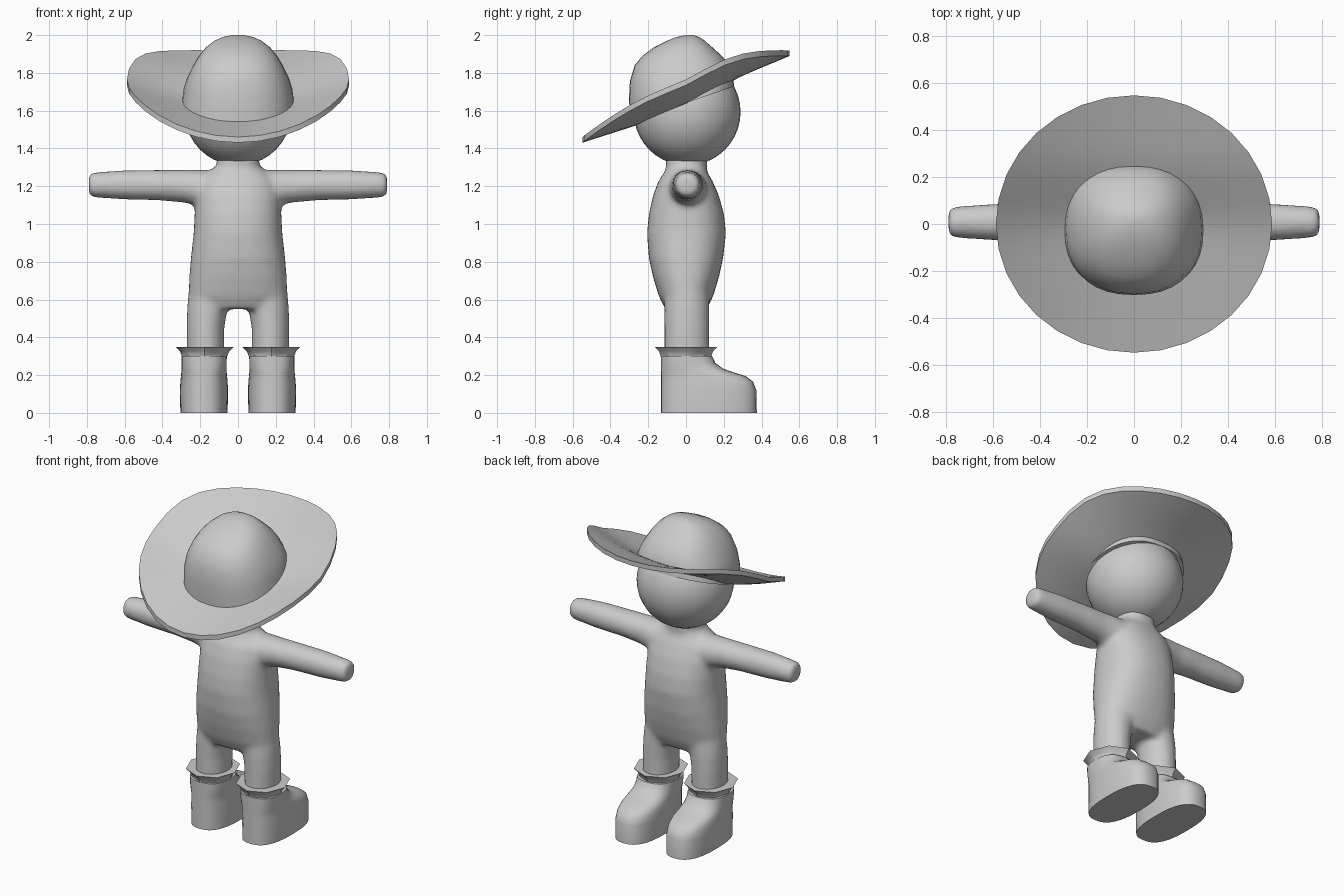
import bpy, bmesh, math
from mathutils import Matrix, Vector

if "Cube" in bpy.data.objects:
    bpy.data.objects.remove(bpy.data.objects["Cube"])

grey = bpy.data.materials.new("plain grey")
grey.diffuse_color = (0.6, 0.6, 0.6, 1)
grey.use_nodes = True
grey.node_tree.nodes["Principled BSDF"].inputs["Base Color"].default_value = grey.diffuse_color


def make(name, bm, angle=40):
    bmesh.ops.recalc_face_normals(bm, faces=bm.faces)
    me = bpy.data.meshes.new(name)
    bm.to_mesh(me)
    bm.free()
    me.materials.append(grey)
    ob = bpy.data.objects.new(name, me)
    bpy.context.collection.objects.link(ob)
    shade(ob, angle)
    return ob


def shade(ob, angle):
    bpy.ops.object.select_all(action='DESELECT')
    ob.select_set(True)
    bpy.context.view_layer.objects.active = ob
    bpy.ops.object.shade_smooth_by_angle(angle=math.radians(angle))


def spow(v, p):
    return math.copysign(abs(v) ** p, v)


def loft(bm, rings, n, power=2.0, mat=Matrix()):
    """Closed skin through rings of (z, x0, x1, y0, y1, tilt)."""
    loops = []
    for z, x0, x1, y0, y1, tilt in rings:
        loop = []
        for i in range(n):
            a = math.tau * i / n
            x = (x0 + x1) / 2 + (x1 - x0) / 2 * spow(math.cos(a), 2 / power)
            y = (y0 + y1) / 2 + (y1 - y0) / 2 * spow(math.sin(a), 2 / power)
            loop.append(bm.verts.new(mat @ Vector((x, y, z + tilt * y))))
        loops.append(loop)
    for a, b in zip(loops, loops[1:]):
        for i in range(n):
            j = (i + 1) % n
            bm.faces.new((a[i], a[j], b[j], b[i]))
    bm.faces.new(loops[0])
    bm.faces.new(loops[-1])


def interp(table, t):
    """Smooth curve through (t, value) points."""
    for k in range(len(table) - 1):
        if t <= table[k + 1][0] or k == len(table) - 2:
            (t0, v0), (t1, v1) = table[k], table[k + 1]
            before = table[max(k - 1, 0)]
            after = table[min(k + 2, len(table) - 1)]
            m0 = (v1 - before[1]) / (t1 - before[0])
            m1 = (after[1] - v0) / (after[0] - t0)
            h, u = t1 - t0, (t - t0) / (t1 - t0)
            return ((2*u**3 - 3*u*u + 1) * v0 + (u**3 - 2*u*u + u) * h * m0
                    + (3*u*u - 2*u**3) * v1 + (u**3 - u*u) * h * m1)


# Body: torso, legs and arms fused into one smooth skin
bm = bmesh.new()
torso = [(0.55, .23, -.11, .11), (0.62, .262, -.145, .145), (0.72, .258, -.175, .175),
         (0.82, .25, -.197, .197), (0.95, .235, -.207, .212), (1.05, .23, -.197, .202),
         (1.15, .225, -.175, .175), (1.23, .205, -.145, .14), (1.28, .15, -.11, .11),
         (1.31, .11, -.105, .11), (1.36, .115, -.11, .115)]
loft(bm, [(z, -w, w, a, b, 0) for z, w, a, b in torso], 32, 2.3)
for s in (-1, 1):
    legs = [(0.25, .075, .27), (0.45, .072, .272), (0.55, .055, .27), (0.64, .01, .263)]
    loft(bm, [(z, min(s*a, s*b), max(s*a, s*b), -.115, .125, 0) for z, a, b in legs], 24)
    # arm runs along x: ring height becomes the distance from the middle
    arm = [(.10, .135, .11), (.20, .115, .10), (.28, .095, .088), (.42, .082, .083),
           (.60, .078, .078), (.77, .066, .066), (.79, .052, .052)]
    to_side = Matrix(((0, 0, s, 0), (0, 1, 0, .008), (1, 0, 0, 1.207), (0, 0, 0, 1)))
    loft(bm, [(d, -r, h, -r2, r2, 0) for d, r, r2 in arm for h in [min(r, .08)]],
         24, 2, to_side)
body = make("body", bm)
remesh = body.modifiers.new("fuse", 'REMESH')
remesh.mode = 'VOXEL'
remesh.voxel_size = 0.015
smooth = body.modifiers.new("soften", 'SMOOTH')
smooth.factor = 0.5
smooth.iterations = 8
bpy.ops.object.modifier_apply(modifier="fuse")
bpy.ops.object.modifier_apply(modifier="soften")
shade(body, 60)

# Head
bm = bmesh.new()
bmesh.ops.create_uvsphere(bm, u_segments=32, v_segments=20, radius=0.283,
                          matrix=Matrix.Translation((0, 0.006, 1.593)))
make("head", bm, 60)

# Boots with long rounded toes and a flared octagonal cuff
for s, side in ((-1, "left"), (1, "right")):
    bm = bmesh.new()
    boot = [(0, .055, .305, .375), (.12, .053, .308, .372), (.165, .055, .305, .355),
            (.195, .058, .302, .315), (.215, .06, .30, .25), (.235, .06, .298, .195),
            (.265, .06, .298, .155), (.30, .06, .298, .138)]
    loft(bm, [(z, min(s*a, s*b), max(s*a, s*b), -.133, y, 0) for z, a, b, y in boot], 32, 2.6)
    make(side + "_boot", bm, 50)
    bm = bmesh.new()
    cuff = [(.27, .115, .130), (.30, .120, .134), (.325, .130, .143), (.35, .155, .165)]
    loft(bm, [(z, s*.177 - w, s*.177 + w, -d, d, 0) for z, w, d in cuff], 8)
    make(side + "_boot_cuff", bm, 35)

# Hat crown
bm = bmesh.new()
crown = [(1.64, .298, -.295, .255, .35), (1.72, .288, -.302, .25, .2),
         (1.78, .268, -.297, .243, .08), (1.84, .237, -.272, .228, 0),
         (1.89, .207, -.23, .19, 0), (1.935, .17, -.17, .14, 0),
         (1.97, .125, -.10, .10, 0), (1.99, .08, -.05, .07, 0), (2.0, .03, 0, .04, 0)]
loft(bm, [(z, -w, w, a, b, t) for z, w, a, b, t in crown], 36, 2.35)
make("hat_crown", bm, 60)

# Hat brim: tilted, sides curled up, with a thin rim
centre_line = [(-.55, 1.43), (-.27, 1.52), (0, 1.61), (.15, 1.70), (.28, 1.775), (.55, 1.89)]
bm = bmesh.new()
N, R = 32, 7


def brim_loop(lift, order):
    out = []
    for k in order:
        f = 0.44 + 0.56 * k / R
        loop = []
        for i in range(N):
            a = math.tau * i / N
            x, y = .588 * f * math.cos(a), .548 * f * math.sin(a)
            z = interp(centre_line, y) + .125 * (x / .588) ** 2 + lift
            loop.append(bm.verts.new((x, y, z)))
        out.append(loop)
    return out


loops = brim_loop(0, range(R + 1)) + brim_loop(.03, range(R, -1, -1))
for a, b in zip(loops, loops[1:] + loops[:1]):
    for i in range(N):
        j = (i + 1) % N
        bm.faces.new((a[i], a[j], b[j], b[i]))
make("hat_brim", bm, 45)
